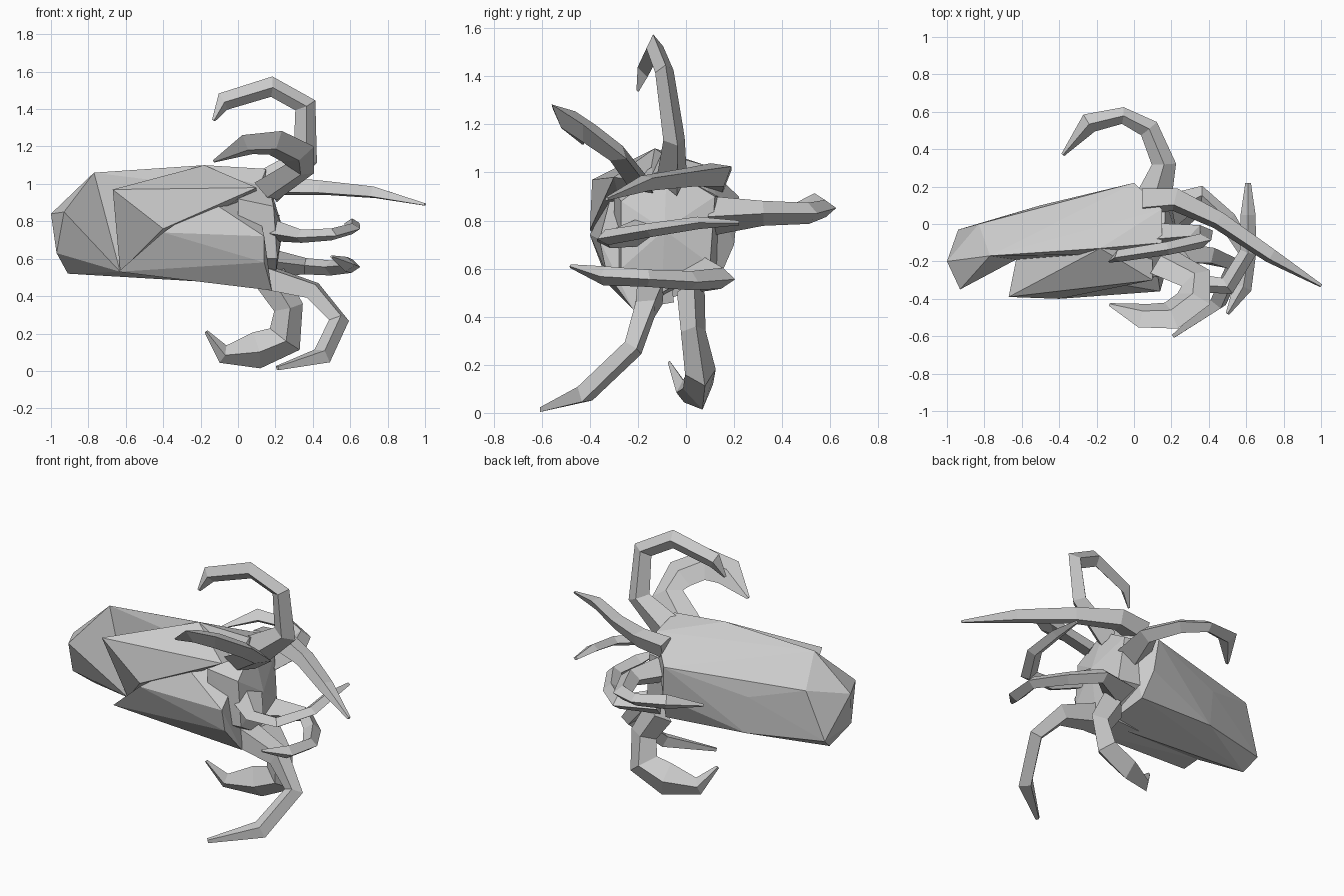
import bpy, bmesh
from math import cos, sin, tau
from mathutils import Vector


def finish(name, bm):
    bmesh.ops.recalc_face_normals(bm, faces=bm.faces)
    mesh = bpy.data.meshes.new(name)
    bm.to_mesh(mesh)
    bm.free()
    bpy.context.collection.objects.link(bpy.data.objects.new(name, mesh))


def hull(name, points):
    """Faceted solid wrapped round a few corner points."""
    bm = bmesh.new()
    for p in points:
        bm.verts.new(p)
    bmesh.ops.convex_hull(bm, input=bm.verts)
    loose = [v for v in bm.verts if not v.link_faces]
    bmesh.ops.delete(bm, geom=loose, context='VERTS')
    finish(name, bm)


def arm(name, path, radii, flat=.65, sides=4):
    """Tapered low-poly tube along a path, flattened across its plane of curl."""
    pts = [Vector(p) for p in path]
    side = Vector()
    for a, b in zip(pts[1:], pts[2:]):
        side += (a - pts[0]).cross(b - pts[0])
    bm = bmesh.new()
    rings = []
    for i, p in enumerate(pts):
        t = (pts[min(i + 1, len(pts) - 1)] - pts[max(i - 1, 0)]).normalized()
        side = (side - t * side.dot(t)).normalized()
        up = t.cross(side)
        rings.append([bm.verts.new(p + radii[i] * (flat * side * cos(tau * k / sides) + up * sin(tau * k / sides)))
                      for k in range(sides)])
    for a, b in zip(rings, rings[1:]):
        for k in range(sides):
            j = (k + 1) % sides
            bm.faces.new((a[k], a[j], b[j], b[k]))
    bm.faces.new(rings[0])
    bm.faces.new(rings[-1])
    finish(name, bm)


# Shared body corners
crest, keel, ridge = (-.77, -.17, 1.06), (-.63, -.19, .53), (-.18, -.13, 1.10)
tail_low, tail_back, tail_high = (-.91, -.12, .52), (-.94, -.03, .59), (-.83, 0, .89)

# Folded tail tip
hull("tail_tip", [crest, keel, tail_low, tail_back, tail_high,
                  (-1, -.2, .84), (-.93, -.35, .85), (-.97, -.25, .63)])

# Mantle
hull("mantle", [crest, keel, tail_low, tail_back, tail_high, ridge, (-.48, .1, .57), (-.5, .1, .8),
                (0, .22, .9), (.02, .2, .7), (.05, .13, .54), (.1, -.12, .46),
                (.15, .08, 1.03), (.15, -.1, 1.08), (.1, -.16, .95), (.1, -.16, .55)])

# Front mantle folds
hull("upper_fold", [ridge, keel, (-.67, -.39, .97), (-.15, -.31, .91), (-.4, -.4, .76),
                    (.1, -.3, .98), (.1, -.1, .95)])
hull("lower_fold", [keel, (-.64, -.32, .53), (-.4, -.4, .74), (-.15, -.31, .91), (.14, -.36, .72),
                    (.14, -.33, .58), (.18, -.22, .43), (.1, -.05, .46), (.1, -.1, .9)])

# Head
hull("head", [(0, -.1, 1.05), (0, .15, .9), (0, .14, .62), (0, -.1, .47), (0, -.3, .6), (0, -.3, .92),
              (.16, -.08, 1.02), (.17, .12, .9), (.2, .1, .62), (.2, -.1, .5), (.21, -.27, .6),
              (.19, -.27, .88), (.24, -.09, .76)])

# Arms
arm("top_arm", [(.15, -.06, .98), (.36, -.05, 1.14), (.36, -.09, 1.42), (.18, -.13, 1.52),
                (-.08, -.17, 1.44), (-.13, -.2, 1.34)], [.1, .07, .06, .055, .05, .01])
arm("upper_front_arm", [(.15, -.2, .96), (.33, -.29, 1.08), (.32, -.4, 1.16), (.2, -.49, 1.22),
                        (.05, -.49, 1.21), (-.13, -.43, 1.12)], [.1, .09, .1, .1, .085, .01], .45)
arm("long_arm", [(.05, .12, .97), (.22, .13, .99), (.45, .02, .98), (.73, -.17, .955),
                 (1, -.33, .89)], [.08, .07, .055, .045, .01], .8)
arm("back_arm", [(.1, .12, .82), (.16, .32, .83), (.08, .51, .83), (-.06, .58, .85),
                 (-.24, .54, .87), (-.38, .37, .82)], [.1, .065, .055, .045, .055, .01], .8)
arm("middle_arm", [(.15, -.15, .76), (.34, -.32, .72), (.5, -.33, .73), (.61, -.15, .76),
                   (.61, .05, .79), (.61, .22, .79)], [.1, .055, .05, .045, .04, .015])
arm("lower_middle_arm", [(.15, .05, .58), (.36, .15, .56), (.5, .02, .55), (.61, -.16, .56),
                         (.58, -.34, .57), (.5, -.48, .61)], [.1, .055, .05, .045, .05, .01], .8)
arm("lower_front_arm", [(.15, -.15, .5), (.4, -.17, .43), (.54, -.22, .27), (.45, -.42, .08),
                        (.21, -.6, .015)], [.09, .065, .055, .055, .015], .8)
arm("lower_back_arm", [(.17, .02, .5), (.27, .03, .34), (.25, .06, .17), (.1, .05, .11),
                       (-.08, -.01, .09), (-.17, -.07, .21)], [.09, .08, .1, .1, .05, .01])
